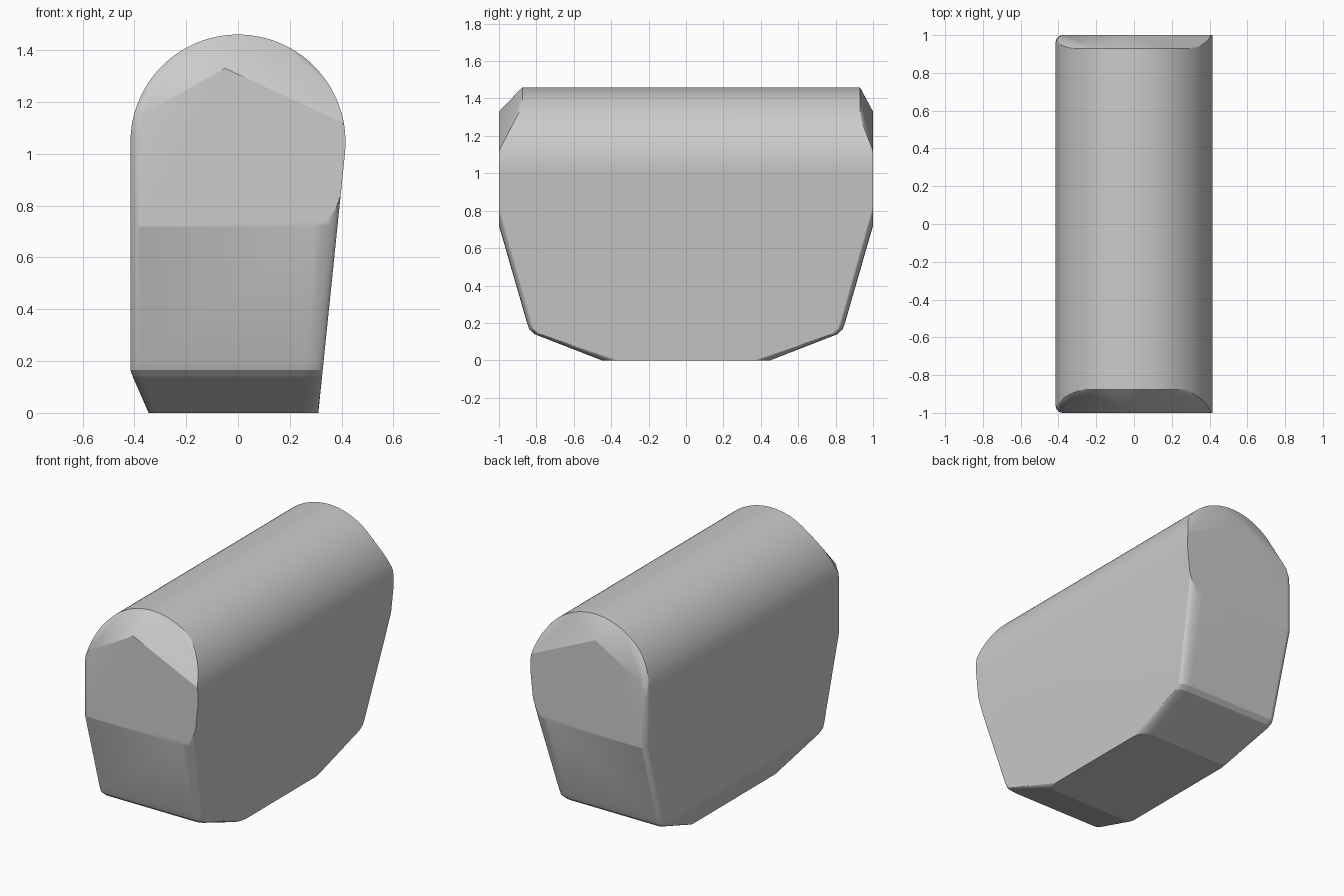
import bpy, bmesh
from math import sin, cos, pi, radians, hypot

cube = bpy.data.objects.get("Cube")
if cube:
    bpy.data.objects.remove(cube, do_unlink=True)

RADIUS, AXIS_Z = 0.415, 1.045    # rounded top
STEPS = 10


def right_x(z):
    """Slanted right wall, tangent to the rounded top."""
    return 0.31 + 0.1025 * z


def left_x(z):
    """Upright left wall with a chamfer along the bottom."""
    return -0.345 - 0.07 * min(z / 0.16, 1)


def corner(x, y, a, b, side, end, z):
    """Elliptic corner rounding, evenly spaced by normal direction."""
    pts = []
    for i in range(STEPS + 1):
        t = pi / 2 * i / STEPS
        d = hypot(a * cos(t), b * sin(t))
        px = x + side * (a * a * cos(t) / d - a)
        py = y + b * b * sin(t) / d - b
        pts.append((px, end * py, z))
    return pts


def end_points(end, top_y, break_z):
    pts = []
    # Lower rings: height, depth, right rounding (width, depth), left rounding
    for z, y, a, b, r in [(0.72, 1, 0.09, 0.035, 0.04),
                          (0.20, 0.85, 0.07, 0.03, 0.04),
                          (0.165, 0.837, 0.07, 0.03, 0.04),
                          (0.14, 0.81, 0.07, 0.035, 0.04),
                          (0, 0.45, 0.06, 0.1, 0.03)]:
        pts += corner(right_x(z), y, a, b, 1, end, z)
        pts += corner(left_x(z), y, r, r, -1, end, z)
    # Rounding of the upper left edge
    for z in (1.05, 1.1):
        x = -(RADIUS ** 2 - (z - AXIS_Z) ** 2) ** 0.5
        pts += corner(x, 1, 0.04, 0.04, -1, end, z)
    # Flat end face: gable and the curved run-out at lower right
    for x, z in [(-0.05, 1.33), (0.405, 1.12), (-0.37, 1.15),
                 (0.345, 0.745), (0.378, 0.79), (right_x(0.84), 0.84)]:
        pts.append((x, end, z))
    # Rounded top, drawn back from the end face
    for deg in range(-6, 181, 3):
        t = radians(deg)
        x, z = RADIUS * cos(t), AXIS_Z + RADIUS * sin(t)
        outer = 1 if x > 0 else 0.96
        f = min(max((break_z - z) / (break_z - 1.12), 0), 1)
        pts.append((x, end * (top_y + (outer - top_y) * f), z))
    return pts


# Convex solid through both end outlines
bm = bmesh.new()
for p in end_points(-1, 0.875, 1.36) + end_points(1, 0.93, 1.30):
    bm.verts.new(p)
hull = bmesh.ops.convex_hull(bm, input=bm.verts)
spare = {g for g in hull["geom_interior"] + hull["geom_unused"]
         if isinstance(g, bmesh.types.BMVert)}
bmesh.ops.delete(bm, geom=list(spare), context='VERTS')
bmesh.ops.dissolve_limit(bm, angle_limit=radians(0.8),
                         verts=bm.verts, edges=bm.edges)
bmesh.ops.recalc_face_normals(bm, faces=bm.faces)
mesh = bpy.data.meshes.new("rounded_block")
bm.to_mesh(mesh)
bm.free()

block = bpy.data.objects.new("rounded_block", mesh)
bpy.context.collection.objects.link(block)
for o in bpy.context.selected_objects:
    o.select_set(False)
block.select_set(True)
bpy.context.view_layer.objects.active = block
bpy.ops.object.shade_smooth_by_angle(angle=radians(15))

# Keep the large flats evenly shaded
weighted = block.modifiers.new("even_shading", 'WEIGHTED_NORMAL')
weighted.keep_sharp = True
